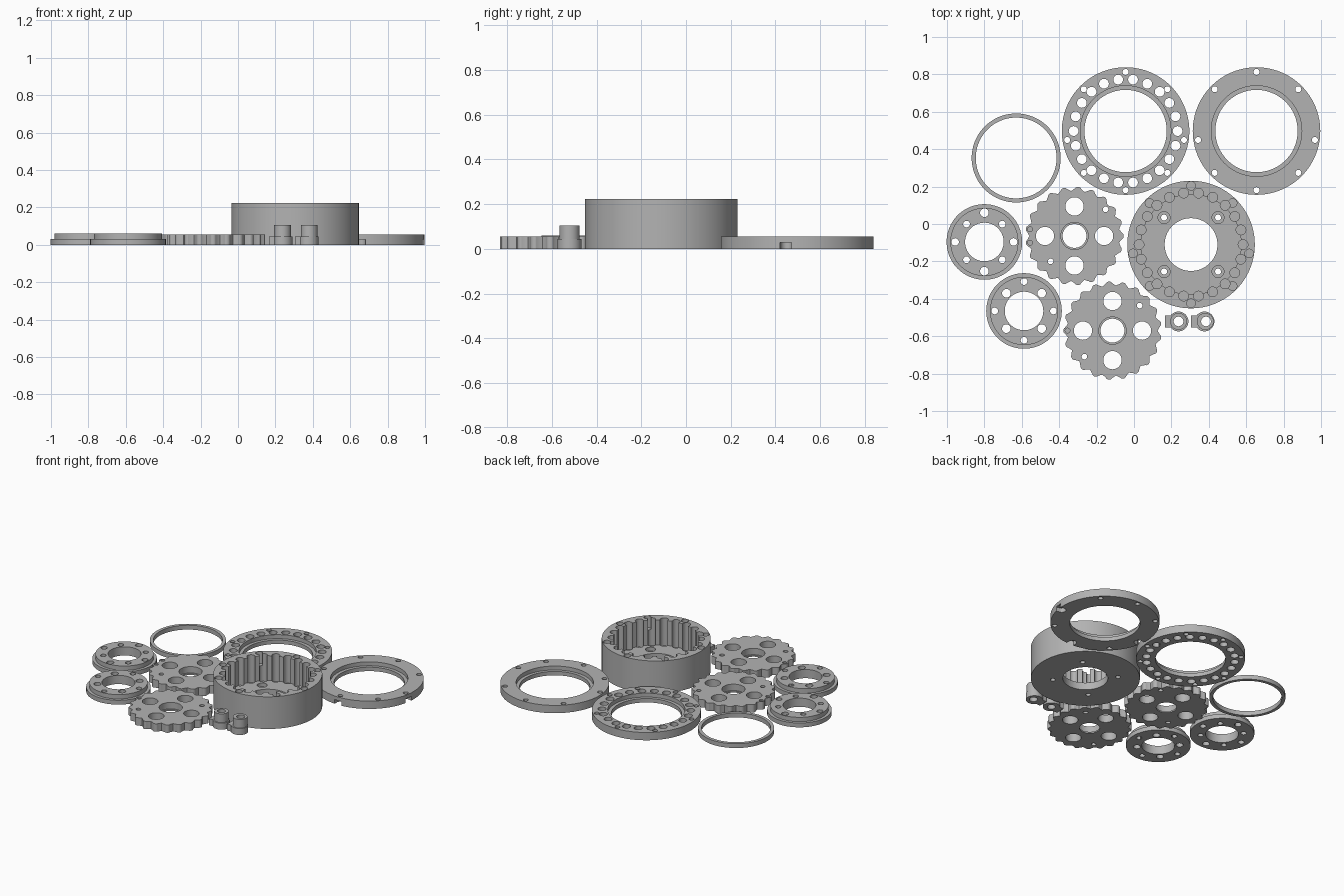
import bpy, bmesh, math
from math import cos, sin, pi, radians, atan2

if "Cube" in bpy.data.objects:
    bpy.data.objects.remove(bpy.data.objects["Cube"])

grey = bpy.data.materials.new("plain grey")
grey.diffuse_color = (0.45, 0.45, 0.45, 1)
grey.use_nodes = True
grey.node_tree.nodes["Principled BSDF"].inputs["Base Color"].default_value = grey.diffuse_color


def make_object(name, bm, loc=(0, 0, 0)):
    bmesh.ops.recalc_face_normals(bm, faces=bm.faces)
    mesh = bpy.data.meshes.new(name)
    bm.to_mesh(mesh)
    bm.free()
    mesh.materials.append(grey)
    ob = bpy.data.objects.new(name, mesh)
    ob.location = loc
    bpy.context.collection.objects.link(ob)
    return ob


def lathe(name, profile, x, y, n=96):
    """Revolve a closed (radius, z) profile around z."""
    bm = bmesh.new()
    rings = [[bm.verts.new((r * cos(2 * pi * i / n), r * sin(2 * pi * i / n), z))
              for i in range(n)] for r, z in profile]
    for a, b in zip(rings, rings[1:] + rings[:1]):
        for i in range(n):
            j = (i + 1) % n
            bm.faces.new((a[i], a[j], b[j], b[i]))
    return make_object(name, bm, (x, y, 0))


def prism(bm, outline, z0, z1):
    lo = [bm.verts.new((x, y, z0)) for x, y in outline]
    hi = [bm.verts.new((x, y, z1)) for x, y in outline]
    bm.faces.new(lo[::-1])
    bm.faces.new(hi)
    for i in range(len(lo)):
        j = (i + 1) % len(lo)
        bm.faces.new((lo[i], lo[j], hi[j], hi[i]))


def circle(x, y, r, n=28):
    return [(x + r * cos(2 * pi * i / n), y + r * sin(2 * pi * i / n)) for i in range(n)]


def polar(radius, degrees):
    return [(radius * cos(radians(a)), radius * sin(radians(a))) for a in degrees]


def boolean(ob, outlines, z0, z1, operation='DIFFERENCE'):
    """Cut (or add) a set of separate prisms, then bake the result."""
    bm = bmesh.new()
    for outline in outlines:
        prism(bm, outline, z0, z1)
    tool = make_object("cutter", bm, ob.location)
    tool.hide_render = True
    mod = ob.modifiers.new("bool", 'BOOLEAN')
    mod.operation, mod.solver, mod.object = operation, 'EXACT', tool
    bpy.context.view_layer.update()
    baked = bpy.data.meshes.new_from_object(ob.evaluated_get(bpy.context.evaluated_depsgraph_get()))
    ob.modifiers.clear()
    ob.data = baked
    bpy.data.objects.remove(tool)


def drill(ob, points, r, z0=-0.1, z1=0.4):
    boolean(ob, [circle(x, y, r) for x, y in points], z0, z1)


PINS = [i * 360 / 22 for i in range(22)]
SCREWS = [90, 45, -8.7, -45, -90, -135, 188.7, 135]
CROSS = [0, 90, 180, 270]
DIAG = [45, 135, 225, 315]

# Thin spacer ring
lathe("spacer_ring", [(.216, 0), (.238, 0), (.238, .03), (.216, .03)], -.63, .353)

# Two bearing rings with a stepped bore
step = [(.22, 0), (.341, 0), (.341, .054), (.242, .054), (.242, .027), (.22, .027)]
pin_ring = lathe("pin_ring", step, -.045, .497)
drill(pin_ring, polar(.278, PINS), .026)
drill(pin_ring, polar(.316, SCREWS), .016)

cover = lathe("cover_ring", step, .655, .497)
drill(cover, polar(.316, SCREWS), .016)
# Round-ended nut slots in the underside of the cover
slots = []
for a in (-8.7, 188.7, -90):
    t = radians(a)
    local = [(.40, -.026), (.40, .026)]
    local += [(.316 + .026 * cos(pi / 2 + pi * k / 12), .026 * sin(pi / 2 + pi * k / 12)) for k in range(13)]
    slots.append([(u * cos(t) - v * sin(t), u * sin(t) + v * cos(t)) for u, v in local])
boolean(cover, slots, -.1, .029)

# Housing with fluted cavity
housing = lathe("housing", [(.141, 0), (.341, 0), (.341, .222), (.268, .222),
                            (.268, .05), (.141, .05)], .305, -.11)
drill(housing, polar(.278, PINS), .026, .03)
drill(housing, polar(.314, SCREWS), .023, .14)
drill(housing, polar(.204, DIAG), .016)
drill(housing, polar(.204, DIAG), .032, .025)


# Cycloidal discs: equidistant curve of an epitrochoid
def cycloid(turn, R=.278, pin=.026, e=.011, N=22, n=21 * 16):
    pts = []
    for i in range(n):
        t = 2 * pi * i / n
        psi = atan2(sin((1 - N) * t), R / (e * N) - cos((1 - N) * t))
        x = R * cos(t) - pin * cos(t + psi) - e * cos(N * t)
        y = R * sin(t) - pin * sin(t + psi) - e * sin(N * t)
        pts.append((x * cos(turn) - y * sin(turn), x * sin(turn) + y * cos(turn)))
    return pts


for name, x, y, turn, small, marks in (
        ("cycloid_disc_a", -.318, -.064, pi, [(.166, .142), (-.128, -.136)], [171.4, 188.6]),
        ("cycloid_disc_b", -.115, -.57, 0, [(.145, .134), (-.15, -.139)], [180])):
    bm = bmesh.new()
    prism(bm, cycloid(turn), 0, .054)
    disc = make_object(name, bm, (x, y, 0))
    drill(disc, polar(.158, CROSS), .049)
    drill(disc, [(0, 0)], .064)
    drill(disc, [(0, 0)], .073, .01)
    drill(disc, small, .015)
    drill(disc, polar(.24, marks), .013, .045)

# Flanged output discs
for name, x, y, holes in (
        ("output_flange_a", -.80, -.096,
         [(.156, [90, 270], .023), (.156, [0, 180], .02), (.135, DIAG, .018)]),
        ("output_flange_b", -.588, -.465, [(.157, CROSS, .018), (.134, DIAG, .023)])):
    flange = lathe(name, [(.103, 0), (.202, 0), (.202, .03), (.182, .03),
                          (.182, .06), (.103, .06)], x, y)
    for radius, angles, r in holes:
        drill(flange, polar(radius, angles), r)

# Two small cam sleeves, each with a side tab
for name, x, dx in (("cam_sleeve_a", .238, 0), ("cam_sleeve_b", .377, .008)):
    bm = bmesh.new()
    prism(bm, circle(0, 0, .053, 40), 0, .045)
    sleeve = make_object(name, bm, (x, -.521, 0))
    boolean(sleeve, [[(-.073, -.032), (0, -.032), (0, .032), (-.073, .032)]], 0, .045, 'UNION')
    boolean(sleeve, [circle(dx / 2, 0, .045, 40)], .02, .105, 'UNION')
    drill(sleeve, [(dx, 0)], .026)

# Smooth walls, crisp edges
for ob in bpy.context.scene.objects:
    bpy.ops.object.select_all(action='DESELECT')
    ob.select_set(True)
    bpy.context.view_layer.objects.active = ob
    bpy.ops.object.shade_smooth_by_angle(angle=radians(30))
